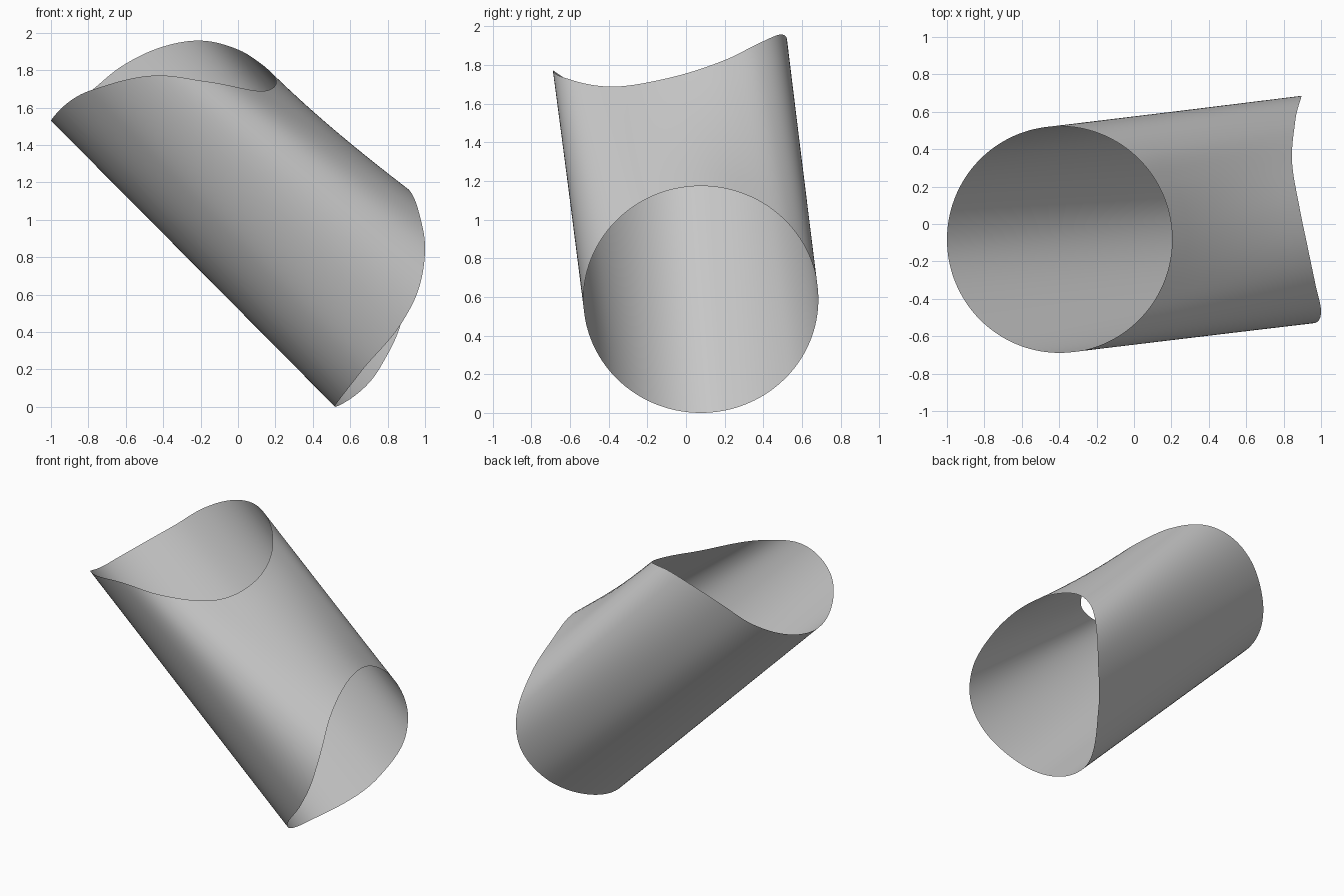
import bpy, bmesh
from math import sin, cos, radians
from mathutils import Vector

if "Cube" in bpy.data.objects:
    bpy.data.objects.remove(bpy.data.objects["Cube"])

SEGS, ROWS = 144, 8

# edge waviness: (angle, offset) keys around each open end
TOP = [(0, 1.735), (30, 1.834), (48, 1.908), (73, 1.958), (92, 1.92), (112, 1.82),
       (130, 1.69), (180, 1.53), (229, 1.69), (268, 1.772), (292, 1.74), (335, 1.69)]
LOW = [(0, .887), (25, .845), (50, .861), (88, .893), (103, .873), (131, .755),
       (180, .52), (228, .663), (256, .873), (270, .95), (295, 1.0), (320, .968), (340, .93)]


def wave(keys, a):
    """Smooth periodic curve through the keys."""
    n = len(keys)

    def key(i):
        return keys[i % n][0] + 360 * (i // n), keys[i % n][1]

    def slope(i):
        (a0, v0), (a1, v1), (a2, v2) = key(i - 1), key(i), key(i + 1)
        s0, s1 = (v1 - v0) / (a1 - a0), (v2 - v1) / (a2 - a1)
        return (s0 * (a2 - a1) + s1 * (a1 - a0)) / (a2 - a0)

    i = max(k for k in range(n) if keys[k][0] <= a)
    (a0, v0), (a1, v1) = key(i), key(i + 1)
    h = a1 - a0
    t = (a - a0) / h
    return (v0 * (2*t**3 - 3*t**2 + 1) + v1 * (3*t**2 - 2*t**3)
            + h * slope(i) * (t**3 - 2*t**2 + t) + h * slope(i + 1) * (t**3 - t**2))


# open tube: straight rulings from the upper rim (round from above)
# to the lower rim (round from the right)
bm = bmesh.new()
grid = []
for j in range(SEGS):
    a = 360 * j / SEGS
    c, s = cos(radians(a)), sin(radians(a))
    top = Vector((-.398 + .602 * c, -.083 + .606 * s, wave(TOP, a)))
    low = Vector((wave(LOW, a), .077 + .608 * s, .587 + .587 * c))
    grid.append([bm.verts.new(low.lerp(top, r / ROWS)) for r in range(ROWS + 1)])
for j in range(SEGS):
    p, q = grid[j], grid[(j + 1) % SEGS]
    for r in range(ROWS):
        bm.faces.new((p[r], q[r], q[r + 1], p[r + 1])).smooth = True
bmesh.ops.recalc_face_normals(bm, faces=bm.faces)

mesh = bpy.data.meshes.new("bent_tube")
bm.to_mesh(mesh)
bm.free()
bpy.context.collection.objects.link(bpy.data.objects.new("bent_tube", mesh))
